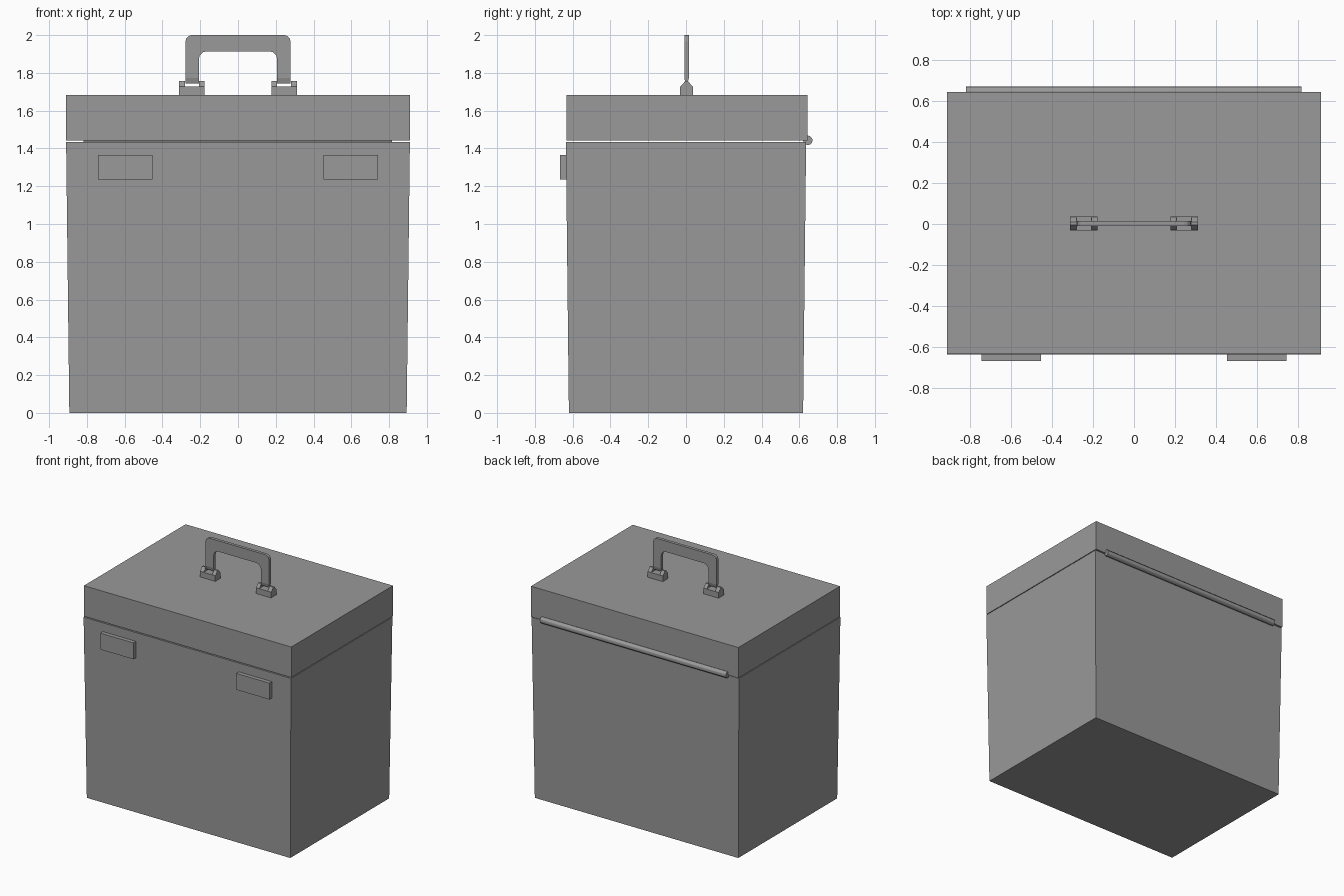
import bpy, bmesh, math

if "Cube" in bpy.data.objects:
    bpy.data.objects.remove(bpy.data.objects["Cube"])

# dark grey used on every part
grey = bpy.data.materials.new("dark_grey")
grey.diffuse_color = (.32, .32, .32, 1)
grey.use_nodes = True
grey.node_tree.nodes["Principled BSDF"].inputs["Base Color"].default_value = grey.diffuse_color


def make(name, verts, faces):
    mesh = bpy.data.meshes.new(name)
    mesh.from_pydata(verts, [], faces)
    bm = bmesh.new()
    bm.from_mesh(mesh)
    bmesh.ops.recalc_face_normals(bm, faces=bm.faces)
    bm.to_mesh(mesh)
    bm.free()
    mesh.materials.append(grey)
    ob = bpy.data.objects.new(name, mesh)
    bpy.context.collection.objects.link(ob)
    return ob


def loft(name, a, b):
    """Closed solid between two matching outlines."""
    n = len(a)
    sides = [(i, (i + 1) % n, (i + 1) % n + n, i + n) for i in range(n)]
    return make(name, a + b, sides + [tuple(range(n))[::-1], tuple(range(n, 2 * n))])


def rect(x0, x1, y0, y1, z):
    return [(x0, y0, z), (x1, y0, z), (x1, y1, z), (x0, y1, z)]


def extrude_x(name, profile, x0, x1):
    return loft(name, [(x0, y, z) for y, z in profile], [(x1, y, z) for y, z in profile])


# tapered box body and the lid above a thin gap
loft("body", rect(-.893, .893, -.62, .62, 0), rect(-.91, .91, -.636, .636, 1.435))
loft("lid", rect(-.91, .91, -.632, .643, 1.441), rect(-.91, .91, -.632, .643, 1.683))

# hinge rod along the back
rod = [(.645 + .025 * math.cos(math.tau * i / 12), 1.443 + .025 * math.sin(math.tau * i / 12))
       for i in range(12)]
hinge = extrude_x("hinge_rod", rod, -.818, .815)
bpy.context.view_layer.objects.active = hinge
hinge.select_set(True)
bpy.ops.object.shade_smooth_by_angle()

CY = .003  # handle line, front to back


def arc(cx, cz, r):
    return [(cx + r * math.cos(math.radians(a)), cz + r * math.sin(math.radians(a)))
            for a in (0, 30, 60, 90)]


# carry handle: flat arch with rounded corners
def arch(x, corner):
    half = [(x, 1.745), (x, 1.772)] + corner
    return half + [(-px, pz) for px, pz in reversed(half)]


out = arch(.278, arc(.245, 1.967, .033))
inn = arch(.207, arc(.167, 1.874, .04))
verts, faces, n = [], [], len(out)
for (ox, oz), (ix, iz) in zip(out, inn):
    t = .005 if oz < 1.75 else .012  # feet thin out where they meet the brackets
    verts += [(ox, CY - t, oz), (ix, CY - t, iz), (ix, CY + t, iz), (ox, CY + t, oz)]
for i in range(n - 1):
    for k in range(4):
        m = (k + 1) % 4
        faces.append((4 * i + k, 4 * i + m, 4 * i + 4 + m, 4 * i + 4 + k))
faces += [(0, 1, 2, 3), tuple(4 * n - 4 + k for k in range(4))]
make("carry_handle", verts, faces)

# paired brackets with pointed cheeks, and front latches
foot = [(CY + y, z) for y, z in ((-.034, 1.68), (.034, 1.68), (.034, 1.728), (-.034, 1.728))]
cheek = [(CY + y, z) for y, z in ((-.034, 1.725), (.034, 1.725), (.007, 1.757), (-.007, 1.757))]
latch = [(-.667, 1.235), (-.63, 1.235), (-.63, 1.365), (-.667, 1.365)]
for side, s in (("left", -1), ("right", 1)):
    extrude_x(f"{side}_handle_foot", foot, s * .178, s * .312)
    extrude_x(f"{side}_inner_cheek", cheek, s * .178, s * .207)
    extrude_x(f"{side}_outer_cheek", cheek, s * .28, s * .312)
    extrude_x(f"{side}_latch", latch, s * .452, s * .742)
